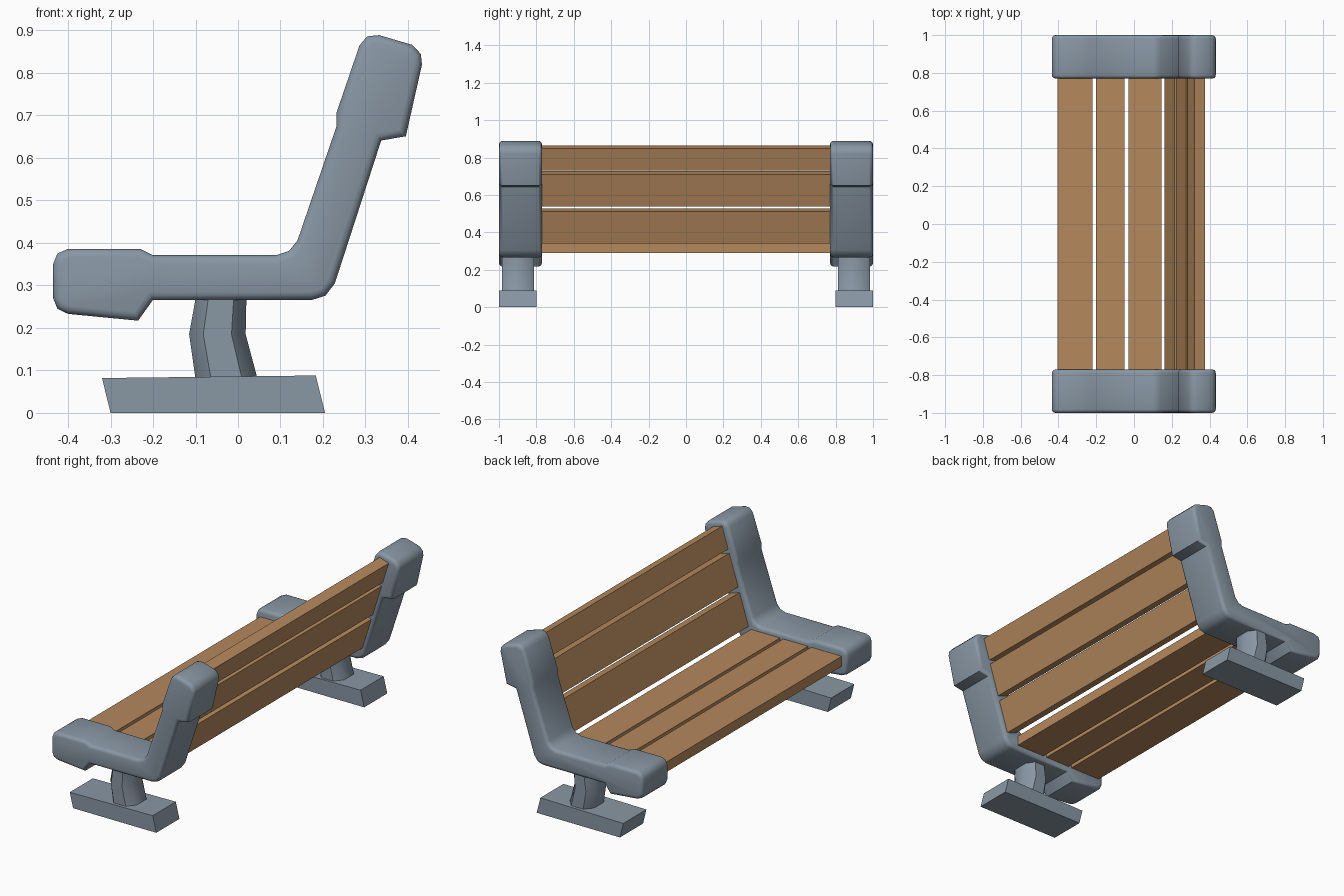
import bpy, bmesh, math
from mathutils import Vector

if "Cube" in bpy.data.objects:
    bpy.data.objects.remove(bpy.data.objects["Cube"])

wood = bpy.data.materials.new("wood")
wood.diffuse_color = (0.46, 0.25, 0.11, 1)
wood.use_nodes = True
wood.node_tree.nodes["Principled BSDF"].inputs["Base Color"].default_value = wood.diffuse_color
metal = bpy.data.materials.new("painted_metal")
metal.diffuse_color = (0.25, 0.31, 0.37, 1)
metal.use_nodes = True
metal.node_tree.nodes["Principled BSDF"].inputs["Base Color"].default_value = metal.diffuse_color


def prism(name, profile, y0, y1, mat, bevel=0.0, segments=1, angle=40):
    """Extrude an XZ profile from y0 to y1, rounding the rims of both caps."""
    bm = bmesh.new()
    a = [bm.verts.new((x, y0, z)) for x, z in profile]
    face = bm.faces.new(a)
    ext = bmesh.ops.extrude_face_region(bm, geom=[face])["geom"]
    for v in ext:
        if isinstance(v, bmesh.types.BMVert):
            v.co.y = y1
    bmesh.ops.recalc_face_normals(bm, faces=bm.faces)
    if bevel:
        rims = [e for e in bm.edges if abs(e.verts[0].co.y - e.verts[1].co.y) < 1e-5]
        bmesh.ops.bevel(bm, geom=rims, offset=bevel, segments=segments,
                        profile=0.5, affect='EDGES')
    return finish(name, bm, mat, angle)


def finish(name, bm, mat, angle):
    bmesh.ops.recalc_face_normals(bm, faces=bm.faces)
    me = bpy.data.meshes.new(name)
    bm.to_mesh(me)
    bm.free()
    me.materials.append(mat)
    ob = bpy.data.objects.new(name, me)
    bpy.context.collection.objects.link(ob)
    bpy.ops.object.select_all(action='DESELECT')
    ob.select_set(True)
    bpy.context.view_layer.objects.active = ob
    bpy.ops.object.shade_smooth_by_angle(angle=math.radians(angle))
    return ob


def post(name, yc):
    """Bent post: chamfered rectangular section lofted through three rings."""
    bm = bmesh.new()
    rings = []
    for z, x0, x1 in [(0.08, -0.10, 0.046), (0.185, -0.115, 0.018), (0.28, -0.098, 0.02)]:
        cx, hx, hy = (x0 + x1) / 2, (x1 - x0) / 2, 0.085
        sec = [(1, .5), (.5, 1), (-.5, 1), (-1, .5), (-1, -.5), (-.5, -1), (.5, -1), (1, -.5)]
        rings.append([bm.verts.new((cx + hx * u, yc + hy * v, z)) for u, v in sec])
    for lo, hi in zip(rings, rings[1:]):
        for i in range(8):
            j = (i + 1) % 8
            bm.faces.new((lo[i], lo[j], hi[j], hi[i]))
    bm.faces.new(rings[0])
    bm.faces.new(rings[-1])
    return finish(name, bm, metal, 50)


frame_profile = [
    (-0.435, 0.35), (-0.425, 0.375), (-0.40, 0.386), (-0.23, 0.386), (-0.20, 0.371),
    (0.09, 0.371), (0.12, 0.381), (0.14, 0.406), (0.232, 0.675), (0.232, 0.707),
    (0.286, 0.865), (0.304, 0.886), (0.332, 0.889), (0.41, 0.866), (0.43, 0.845),
    (0.433, 0.82), (0.395, 0.651), (0.337, 0.641), (0.228, 0.305), (0.206, 0.276),
    (0.175, 0.266), (-0.20, 0.266), (-0.235, 0.217), (-0.40, 0.233), (-0.425, 0.245),
    (-0.435, 0.27)]
foot_profile = [(-0.32, 0.082), (0.183, 0.088), (0.205, 0.0), (-0.30, 0.0)]

# End frames, posts and feet on both sides
for side, s in (("left", -1), ("right", 1)):
    prism("end_frame_" + side, frame_profile, s * 0.77, s * 1.0, metal, 0.019, 3, 50)
    post("post_" + side, s * 0.898)
    prism("foot_" + side, foot_profile, s * 0.80, s * 1.0, metal)

# Seat slats
for i, (x0, x1) in enumerate([(-0.405, -0.22), (-0.20, -0.05), (-0.03, 0.145)]):
    prism(f"seat_slat_{i + 1}", [(x0, 0.29), (x1, 0.29), (x1, 0.345), (x0, 0.345)],
          -0.79, 0.79, wood)

# Back slats, leaning along one line through the end frames
up = Vector((0.30, 0.954))
front = Vector((-0.954, 0.30)) * 0.058
top = Vector((0.375, 0.847))
for i, (z0, z1) in enumerate([(0.34, 0.511), (0.539, 0.71), (0.731, 0.847)]):
    lo = top + up * ((z0 - 0.847) / up.y)
    hi = top + up * ((z1 - 0.847) / up.y)
    prism(f"back_slat_{i + 1}", [tuple(p) for p in (lo, hi, hi + front, lo + front)],
          -0.79, 0.79, wood)
